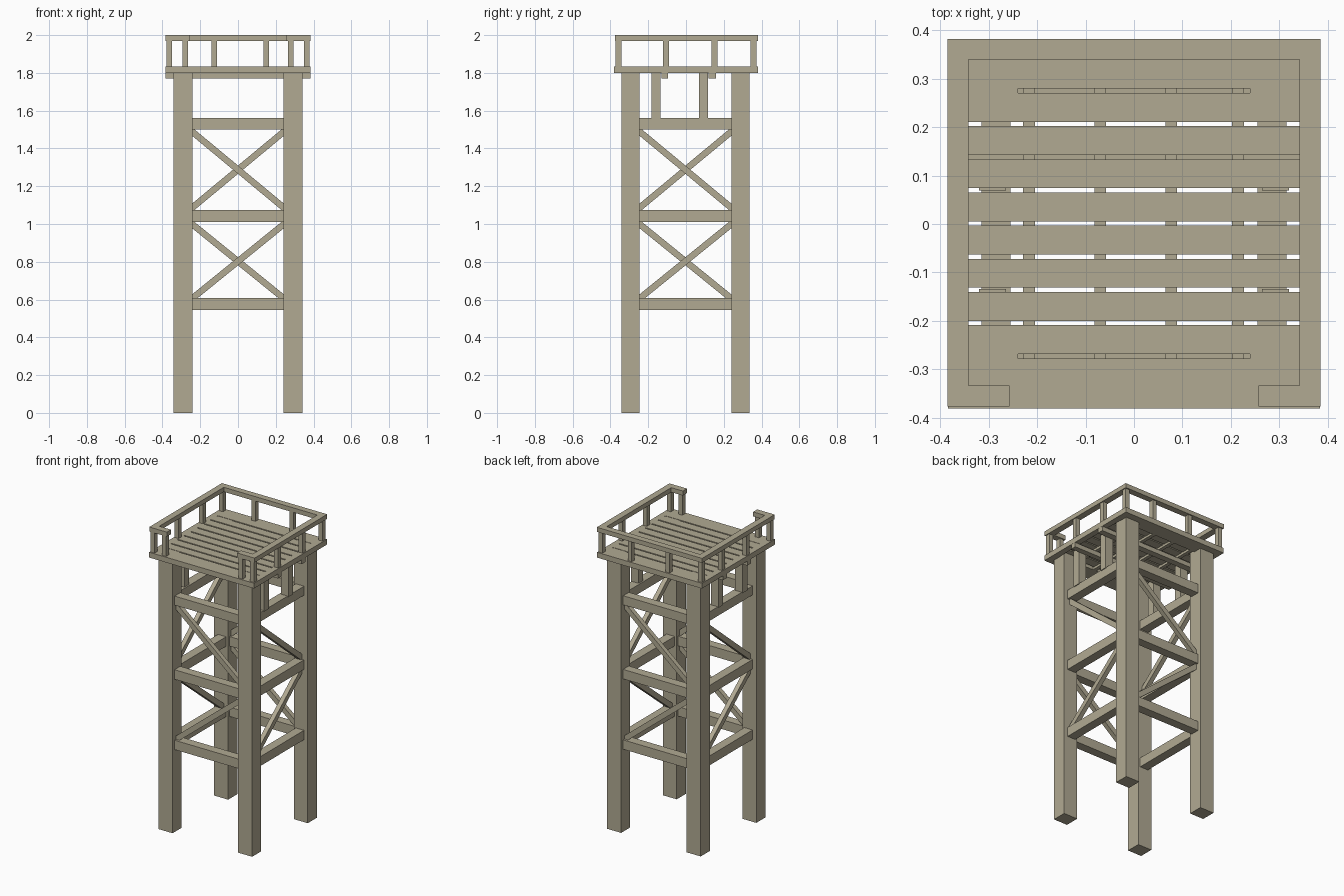
import bpy
from mathutils import Vector

if "Cube" in bpy.data.objects:
    bpy.data.objects.remove(bpy.data.objects["Cube"])

wood = bpy.data.materials.new("weathered_wood")
wood.diffuse_color = (0.44, 0.40, 0.29, 1)
wood.use_nodes = True
wood.node_tree.nodes["Principled BSDF"].inputs["Base Color"].default_value = wood.diffuse_color


def box(name, x, y, z):
    """Box from (min, max) ranges."""
    bpy.ops.mesh.primitive_cube_add(size=1, location=[(r[0] + r[1]) / 2 for r in (x, y, z)])
    ob = bpy.context.object
    ob.name = name
    ob.scale = [abs(r[1] - r[0]) for r in (x, y, z)]
    bpy.ops.object.transform_apply(location=False, rotation=False, scale=True)
    ob.data.materials.append(wood)
    return ob


def strut(name, a, b, w, d, face_axis):
    """Slanted bar from a to b; d is its depth along face_axis."""
    a, b = Vector(a), Vector(b)
    u = (b - a).normalized()
    n = Vector(face_axis)
    s = n.cross(u) * w / 2
    n = n * d / 2
    verts = [p + i * s + j * n for p in (a, b) for i, j in ((-1, -1), (1, -1), (1, 1), (-1, 1))]
    faces = [(3, 2, 1, 0), (4, 5, 6, 7)] + [(i, (i + 1) % 4, (i + 1) % 4 + 4, i + 4) for i in range(4)]
    me = bpy.data.meshes.new(name)
    me.from_pydata(verts, [], faces)
    me.materials.append(wood)
    ob = bpy.data.objects.new(name, me)
    bpy.context.collection.objects.link(ob)
    return ob


TOP, DECK = 1.835, 1.80
YC = -0.003  # the legs sit slightly forward of the centre
levels = [(0.545, 0.607), (1.01, 1.073), (1.50, 1.56)]

for s in (-1, 1):
    # legs
    for t in (-1, 1):
        box("leg", (s * 0.24, s * 0.342), (YC + t * 0.243, YC + t * 0.338), (0, TOP - 0.002))
    # horizontal braces on all four faces
    for z in levels:
        box("cross_brace", (-0.242, 0.242), (YC + s * 0.257, YC + s * 0.317), z)
        box("side_brace", (s * 0.255, s * 0.315), (YC - 0.245, YC + 0.245), z)
    # zigzag diagonals: falling in the upper bay, rising in the lower bay
    for z0, z1, k in ((1.08, 1.495, 1), (0.6, 1.005, -1)):
        e = 0.25 * k
        strut("diagonal_brace", (s * e, YC + s * 0.287, z1),
              (-s * e, YC + s * 0.287, z0), 0.034, 0.03, (0, 1, 0))
        strut("side_diagonal_brace", (s * 0.285, YC - s * e, z1),
              (s * 0.285, YC + s * e, z0), 0.034, 0.03, (1, 0, 0))
    # short posts carrying the deck beams
    for y in ((-0.183, -0.134), (0.069, 0.117)):
        box("deck_support_post", (s * 0.265, s * 0.32), y, (1.555, DECK))

# beams under the deck
for y in ((-0.13, -0.094), (0.118, 0.16)):
    box("deck_beam", (-0.383, 0.383), y, (1.77, DECK))

# joists
for x in (-0.217, -0.07, 0.077, 0.215):
    box("joist", (x - 0.012, x + 0.012), (-0.345, 0.345), (DECK, 1.818))

# deck boards, the outer two being wider
pitch, gap = 0.0685, 0.009
edges = [0.001 + pitch * i for i in range(-5, 6)]
for i, (a, b) in enumerate(zip(edges, edges[1:])):
    lo = -0.381 if i == 0 else a + gap / 2
    hi = 0.382 if i == 9 else b - gap / 2
    box("deck_board", (-0.345, 0.345), (lo, hi), (1.815 if 0 < i < 9 else DECK, TOP))
# deck side edges
for s in (-1, 1):
    box("deck_edge", (s * 0.345, s * 0.384), (-0.381, 0.382), (DECK, TOP))

# handrail, open at the front
RAIL = (1.97, 2.0)
box("back_rail", (-0.342, 0.342), (0.34, 0.382), RAIL)
for s in (-1, 1):
    box("side_rail", (s * 0.342, s * 0.385), (-0.377, 0.382), RAIL)
    box("front_rail_end", (s * 0.257, s * 0.342), (-0.377, -0.334), RAIL)

# rail posts
posts = [(s * 0.364, y) for s in (-1, 1) for y in (-0.357, -0.105, 0.15, 0.358)]
posts += [(s * 0.28, -0.357) for s in (-1, 1)] + [(-0.127, 0.358), (0.15, 0.358)]
for x, y in posts:
    box("rail_post", (x - 0.0145, x + 0.0145), (y - 0.0155, y + 0.0155), (TOP - 0.005, 1.975))
